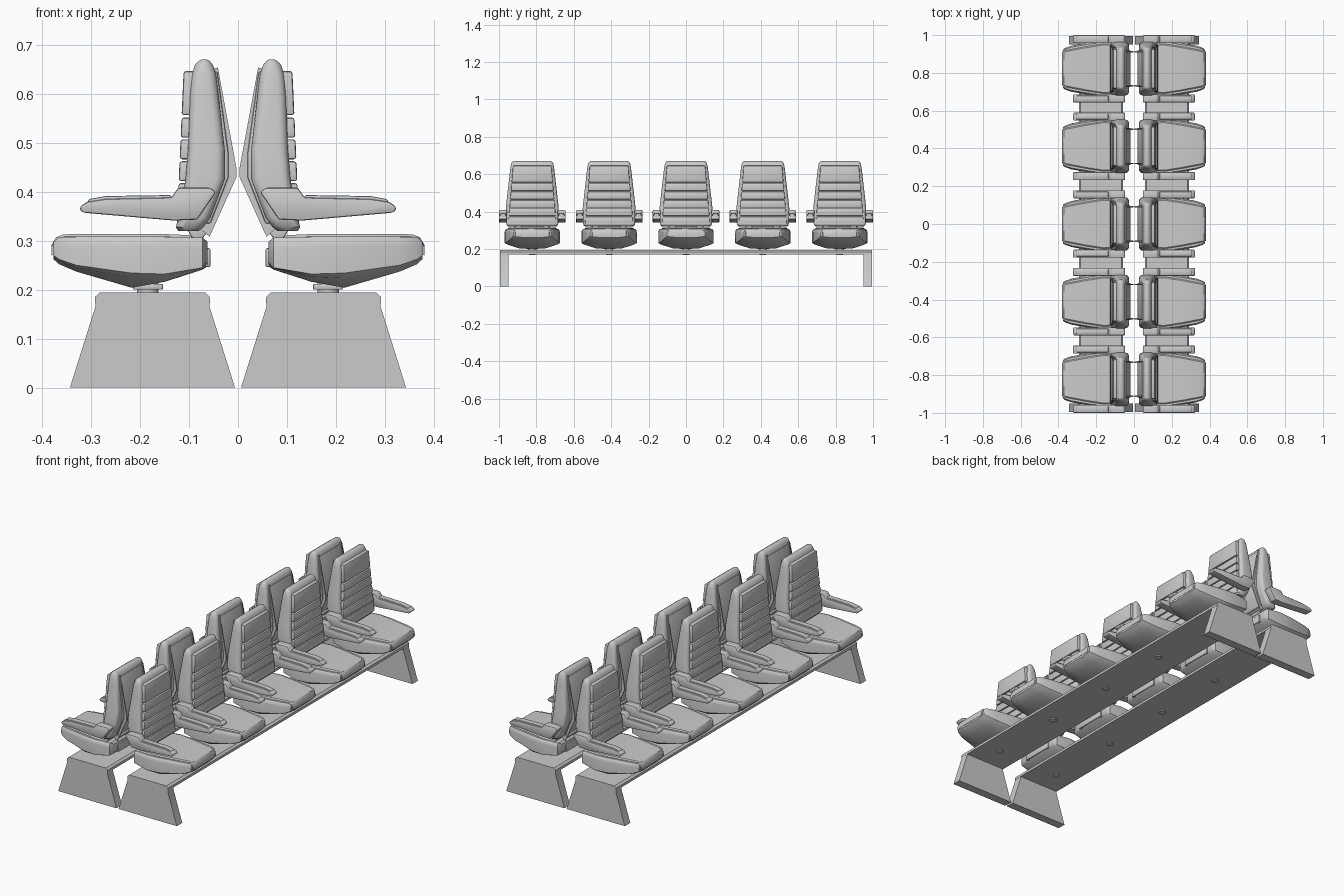
import bpy, bmesh, math
from mathutils import Matrix

if "Cube" in bpy.data.objects:
    bpy.data.objects.remove(bpy.data.objects["Cube"])


def finish(name, bm, bevel=0.0, angle=35):
    bmesh.ops.recalc_face_normals(bm, faces=bm.faces[:])
    if bevel:
        edges = [e for e in bm.edges if e.calc_face_angle(0) > math.radians(25)]
        bmesh.ops.bevel(bm, geom=edges, offset=bevel, segments=2, profile=0.5,
                        affect='EDGES', clamp_overlap=True)
    me = bpy.data.meshes.new(name)
    bm.to_mesh(me)
    bm.free()
    for p in me.polygons:
        p.use_smooth = True
    me.set_sharp_from_angle(angle=math.radians(angle))
    ob = bpy.data.objects.new(name, me)
    bpy.context.collection.objects.link(ob)
    return ob


def loft(name, rings, bevel=0.0):
    """Skin a list of equal-length rings of 3D points and cap both ends."""
    bm = bmesh.new()
    vs = [[bm.verts.new(p) for p in r] for r in rings]
    n = len(vs[0])
    for a, b in zip(vs, vs[1:]):
        for i in range(n):
            j = (i + 1) % n
            bm.faces.new((a[i], a[j], b[j], b[i]))
    bm.faces.new(vs[0])
    bm.faces.new(vs[-1])
    return finish(name, bm, bevel)


def prism(name, profile, y0, y1, bevel=0.0):
    """Side profile in x,z extruded from y0 to y1."""
    return loft(name, [[(x, y, z) for x, z in profile] for y in (y0, y1)], bevel)


def cylinder(name, x, z0, z1, r):
    bm = bmesh.new()
    bmesh.ops.create_cone(bm, cap_ends=True, segments=20, radius1=r, radius2=r, depth=z1 - z0,
                          matrix=Matrix.Translation((x, 0, (z0 + z1) / 2)))
    return finish(name, bm)


def rounded(x0, x1, w, z, r, n=4):
    """Rounded rectangle ring lying at height z."""
    r = min(r, (x1 - x0) * 0.49)
    pts = []
    for cx, cy, a0 in ((x1 - r, w - r, 0), (x0 + r, w - r, 90),
                       (x0 + r, r - w, 180), (x1 - r, r - w, 270)):
        for k in range(n + 1):
            a = math.radians(a0 + 90 * k / n)
            pts.append((cx + r * math.cos(a), cy + r * math.sin(a), z))
    return pts


parts = []

# Seat pan: sections along x (x, half width, top, side bottom, belly)
pan = [(.062, .120, .298, .262, .248), (.072, .138, .306, .245, .241),
       (.15, .148, .308, .232, .216), (.217, .142, .308, .234, .204),
       (.33, .122, .308, .25, .237), (.365, .110, .307, .262, .252),
       (.376, .102, .298, .27, .262)]
rings = []
for x, w, t, m, b in pan:
    half = [(w * .94, t), (w * .985, t - .008), (w, t - .02), (w, m), (w * .93, m - (m - b) * .35), (w * .5, b)]
    rings.append([(x, y, z) for y, z in half] + [(x, -y, z) for y, z in reversed(half)])
parts.append(loft("seat_pan", rings))

# Seat cushion wrapping over the front lip
rings = []
for x, w, z0, z1 in ((.095, .128, .295, .311), (.16, .132, .295, .314), (.25, .118, .295, .314),
                     (.355, .098, .295, .313), (.371, .094, .275, .307), (.380, .090, .270, .292)):
    rings.append([(x, w, z0), (x, w, z1 - .005), (x, w - .006, z1),
                  (x, -w + .006, z1), (x, -w, z1 - .005), (x, -w, z0)])
parts.append(loft("seat_cushion", rings))

# Plate on the rear of the pan
parts.append(prism("seat_rear_plate", [(.056, .246), (.056, .285), (.075, .285), (.075, .246)],
                   -.085, .085, .004))

# Backrest body: (z, rear x, front x, half width)
body = [(.320, .080, .122, .128), (.328, .070, .127, .137), (.347, .056, .121, .142),
        (.425, .027, .107, .141), (.486, .027, .102, .134), (.60, .040, .098, .121),
        (.64, .045, .094, .116), (.658, .051, .088, .112), (.667, .058, .080, .106),
        (.670, .064, .073, .100)]
parts.append(loft("backrest", [rounded(a, b, w, z, .018) for z, a, b, w in body]))

# Upholstery panels on the front of the backrest
def front_x(z):
    return .111 + (.645 - z) * .045

def panel_w(z):
    return .103 + (.645 - z) * .085

bands = [(.556, .646)] + [(.551 - .0445 * (i + 1) + .004, .551 - .0445 * i) for i in range(5)]
for z0, z1 in bands:
    rings = []
    for z in (z0, z1):
        f, w = front_x(z), panel_w(z)
        rings.append([(f - .035, -w, z), (f, -w, z), (f, w, z), (f - .035, w, z)])
    parts.append(loft("backrest_panel", rings, .005))

# Rear shell panel with two thin side rails
parts.append(prism("backrest_rear_shell",
                   [(.042, .645), (.019, .475), (.019, .43), (.056, .335), (.08, .335), (.05, .43), (.06, .645)],
                   -.098, .098, .004))
rail = [(.041, .653), (.003, .447), (.003, .43), (.058, .308), (.078, .325), (.04, .43), (.04, .48), (.055, .65)]
for s in (-1, 1):
    parts.append(prism("backrest_rear_rail", rail, s * .087, s * .094))

# Hinge bracket between backrest and seat
parts.append(prism("backrest_bracket",
                   [(.062, .318), (.075, .335), (.105, .325), (.09, .30), (.076, .30)], -.06, .06, .003))

# Armrests with a slim pad on top
arm = [(.045, .399), (.056, .408), (.122, .408), (.136, .388), (.27, .385), (.308, .379),
       (.322, .370), (.322, .362), (.315, .357), (.20, .347), (.13, .341), (.083, .343)]
pad = [(.132, .38), (.137, .393), (.27, .391), (.303, .385), (.31, .375)]
for s in (-1, 1):
    parts.append(prism("armrest", arm, s * .136, s * .178, .004))
    parts.append(prism("armrest_pad", pad, s * .143, s * .171, .003))

# Pedestal and the fixing bolt under the bench
parts.append(cylinder("pedestal", .184, .193, .225, .022))
parts.append(prism("pedestal_flange", [(.153, .200), (.153, .212), (.214, .212), (.214, .200)],
                   -.035, .035, .003))
parts.append(cylinder("pedestal_bolt", .184, .167, .18, .018))

# Bench beam and end legs
bench = [prism("bench_beam", [(.057, .172), (.292, .172), (.292, .185), (.282, .194), (.067, .194), (.057, .185)],
               -.995, .995)]
leg = [(.006, 0), (.343, 0), (.291, .165), (.291, .178), (.058, .178), (.058, .165)]
for s in (-1, 1):
    bench.append(prism("bench_leg", leg, s * .95, s * .995))


def place(ob, matrix):
    dup = ob.copy()
    dup.matrix_world = matrix
    bpy.context.collection.objects.link(dup)


# Five seats per row, second row turned to face the other way
turn = Matrix.Rotation(math.pi, 4, 'Z')
for i in range(5):
    shift = Matrix.Translation((0, (i - 2) * .411, 0))
    for ob in parts:
        place(ob, turn @ shift)
        if i != 2:
            place(ob, shift)
for ob in bench:
    place(ob, turn)
